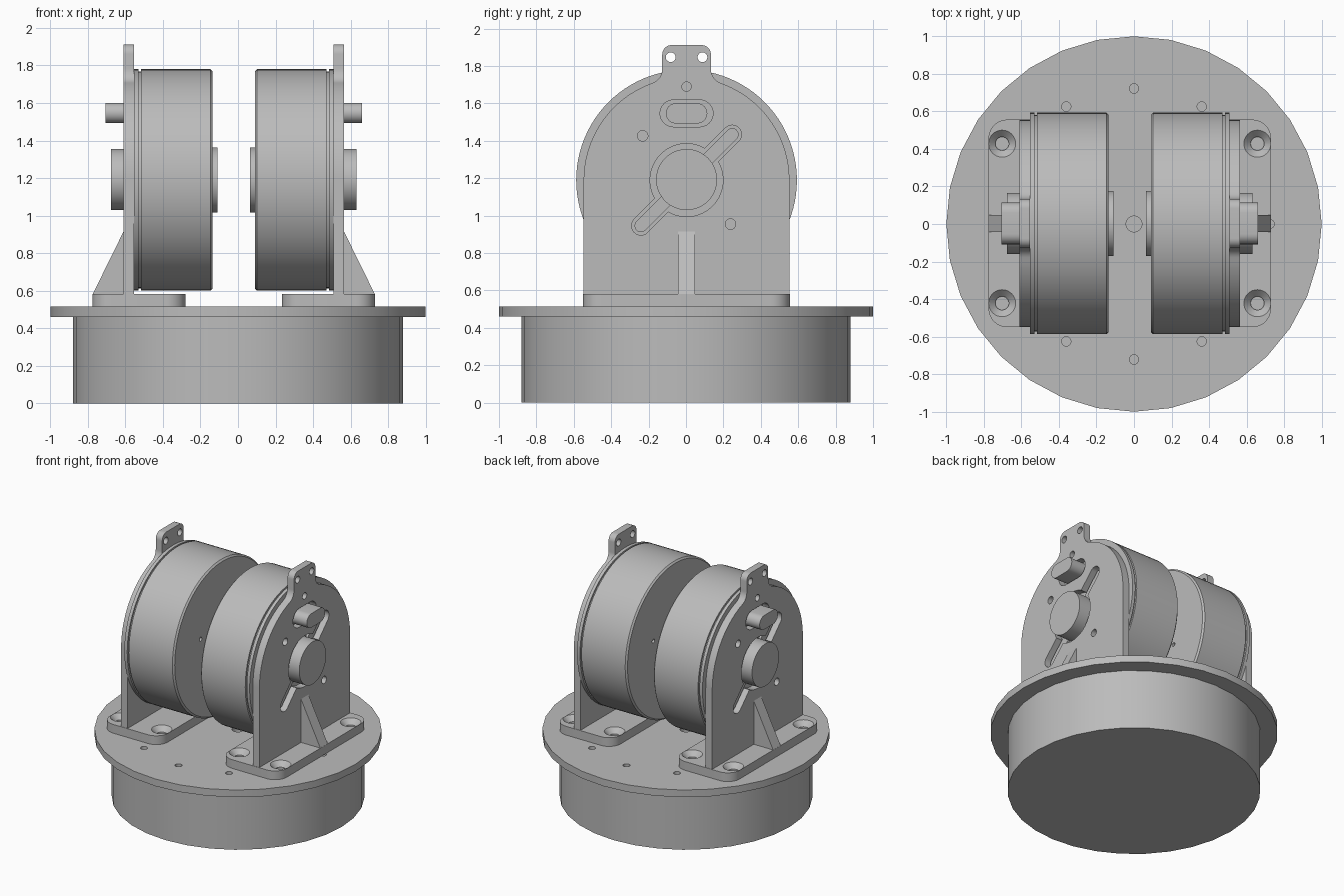
import bpy, bmesh
from math import pi, sin, cos, atan2, sqrt, radians
from mathutils import Matrix, Vector

if "Cube" in bpy.data.objects:
    bpy.data.objects.remove(bpy.data.objects["Cube"], do_unlink=True)

grey = bpy.data.materials.new("machined_grey")
grey.use_nodes = True
COLOUR = (0.5, 0.5, 0.5, 1)
grey.diffuse_color = COLOUR
grey.node_tree.nodes["Principled BSDF"].inputs["Base Color"].default_value = COLOUR

AXLE_Z = 1.19


def to_object(name, bm):
    bmesh.ops.recalc_face_normals(bm, faces=bm.faces)
    mesh = bpy.data.meshes.new(name)
    bm.to_mesh(mesh)
    bm.free()
    mesh.materials.append(grey)
    obj = bpy.data.objects.new(name, mesh)
    bpy.context.collection.objects.link(obj)
    return obj


def arc(u, v, r, start, end, n=12):
    steps = [start + (end - start) * i / n for i in range(n + 1)]
    return [(u + r * cos(a), v + r * sin(a)) for a in steps]


def circle(u, v, r, n=32):
    return arc(u, v, r, 0, 2 * pi, n)[:-1]


def capsule(u, v, half, r, angle=0):
    du, dv = half * cos(angle), half * sin(angle)
    return (arc(u + du, v + dv, r, angle - pi / 2, angle + pi / 2)
            + arc(u - du, v - dv, r, angle + pi / 2, angle + 1.5 * pi))


def prism(name, points, axis, lo, hi):
    """Extrude a flat outline along one axis."""
    place = {"x": lambda u, v, w: (w, u, v),
             "y": lambda u, v, w: (u, w, v),
             "z": lambda u, v, w: (u, v, w)}[axis]
    bm = bmesh.new()
    face = bm.faces.new([bm.verts.new(place(u, v, lo)) for u, v in points])
    new = bmesh.ops.extrude_face_region(bm, geom=[face])["geom"]
    bmesh.ops.translate(bm, vec=Vector(place(0, 0, hi - lo)),
                        verts=[g for g in new if isinstance(g, bmesh.types.BMVert)])
    return to_object(name, bm)


def lathe(name, profile, axis, steps, centre=(0, 0, 0)):
    """Spin (radius, height) points round the x or z axis through a centre."""
    bm = bmesh.new()
    c = Vector(centre)
    verts = [bm.verts.new(c + Vector((h, r, 0) if axis == "x" else (r, 0, h)))
             for r, h in profile]
    edges = [bm.edges.new(pair) for pair in zip(verts, verts[1:])]
    bmesh.ops.spin(bm, geom=verts + edges, cent=c, angle=2 * pi, steps=steps,
                   axis=(1, 0, 0) if axis == "x" else (0, 0, 1))
    bmesh.ops.remove_doubles(bm, verts=bm.verts, dist=0.0001)
    return to_object(name, bm)


def cut(obj, cutters):
    for cutter in cutters:
        mod = obj.modifiers.new("cut", "BOOLEAN")
        mod.operation, mod.solver, mod.object = "DIFFERENCE", "EXACT", cutter
        bpy.context.view_layer.objects.active = obj
        bpy.ops.object.modifier_apply(modifier=mod.name)
        bpy.data.objects.remove(cutter, do_unlink=True)


# Base drum and flange with a ring of bolt holes
drum = lathe("base_drum", [(0, 0), (0.88, 0), (0.88, 0.46), (0, 0.46)], "z", 32)
flange = lathe("base_flange", [(0, 0.46), (1, 0.46), (1, 0.515), (0, 0.515)], "z", 32)
holes = [circle(0.722 * cos(a), 0.722 * sin(a), 0.025, 16)
         for a in [radians(30 * i) for i in range(12)]]
holes.append(circle(0, 0, 0.042))
cut(flange, [prism("cutter", h, "z", 0.475, 0.6) for h in holes])

# Upright plate: straight sides, round head and a filleted tab
fillet, head, tab = 0.08, 0.55, 0.13
rise = sqrt((head + fillet) ** 2 - (tab + fillet) ** 2)
lean = atan2(rise, tab + fillet)
half = [(head, 0.52)]
half += arc(0, AXLE_Z, head, 0, lean, 32)
half += arc(tab + fillet, AXLE_Z + rise, fillet, lean + pi, pi, 10)
half += arc(tab - 0.05, 1.862, 0.05, 0, pi / 2, 8)
plate = prism("plate", half + [(-y, z) for y, z in reversed(half)], "x", 0.5325, 0.5875)
openings = [circle(0, AXLE_Z, 0.195, 64),
            capsule(0, AXLE_Z, 0.345, 0.05, pi / 4),
            capsule(0, 1.547, 0.07, 0.072),
            circle(0, 1.69, 0.025),
            circle(-0.235, 1.427, 0.028), circle(0.235, 0.955, 0.028),
            circle(-0.085, 1.847, 0.026), circle(0.085, 1.847, 0.026)]
cut(plate, [prism("cutter", o, "x", 0.5, 0.65) for o in openings])

# Foot with rounded corners and countersunk holes
x0, x1, yf, r = 0.2575, 0.7525, 0.553, 0.1
outline = (arc(x1 - r, yf - r, r, 0, pi / 2) + arc(x0 + r, yf - r, r, pi / 2, pi)
           + arc(x0 + r, r - yf, r, pi, 1.5 * pi) + arc(x1 - r, r - yf, r, 1.5 * pi, 2 * pi))
foot = prism("foot", outline, "z", 0.515, 0.582)
sink = [(0, 0.5), (0.036, 0.5), (0.036, 0.545), (0.072, 0.582), (0.072, 0.65), (0, 0.65)]
cut(foot, [lathe("cutter", sink, "z", 32, (x, y, 0))
           for x in (0.33, 0.68) for y in (-0.425, 0.425)])

# Triangular stiffening rib
rib = prism("rib", [(0.5875, 0.58), (0.7525, 0.58), (0.5875, 0.915)], "y", -0.045, 0.045)

# Wheel with a groove near its outer rim, chamfered inner edge and raised hub
wheel = lathe("wheel", [(0, 0.0875), (0.173, 0.0875), (0.173, 0.1125), (0.578, 0.1125),
                        (0.59, 0.124), (0.59, 0.495), (0.577, 0.495), (0.577, 0.508),
                        (0.59, 0.508), (0.59, 0.5325), (0, 0.5325)],
              "x", 96, (0, 0, AXLE_Z))
spots = [radians(17 + 90 * i) for i in range(4)]
cut(wheel, [prism("cutter", circle(0.276 * cos(a), AXLE_Z + 0.276 * sin(a), 0.015, 16),
                  "x", 0.05, 0.15) for a in spots])

# Axle cap, two-armed horn and locating boss
cap = prism("axle_cap", circle(0, AXLE_Z + 0.003, 0.163, 64), "x", 0.53, 0.655)
horn = prism("horn", capsule(0, AXLE_Z, 0.345, 0.034, pi / 4), "x", 0.53, 0.55)
boss = prism("boss", capsule(0, 1.547, 0.057, 0.054), "x", 0.53, 0.683)

# Turn a copy of the whole unit to face the other way
shift = Matrix.Translation((-0.0225, 0.003, 0))
unit = [plate, foot, rib, wheel, cap, horn, boss]
for obj in unit:
    name = obj.name
    twin = obj.copy()
    twin.data = obj.data.copy()
    bpy.context.collection.objects.link(twin)
    obj.name, twin.name = "left_" + name, "right_" + name
    obj.matrix_world = shift
    twin.matrix_world = shift @ Matrix.Rotation(pi, 4, "Z")

bpy.ops.object.select_all(action="DESELECT")
for obj in bpy.context.collection.objects:
    if obj.type == "MESH" and grey.name in obj.data.materials:
        obj.select_set(True)
        bpy.context.view_layer.objects.active = obj
bpy.ops.object.shade_smooth_by_angle(angle=radians(30))
